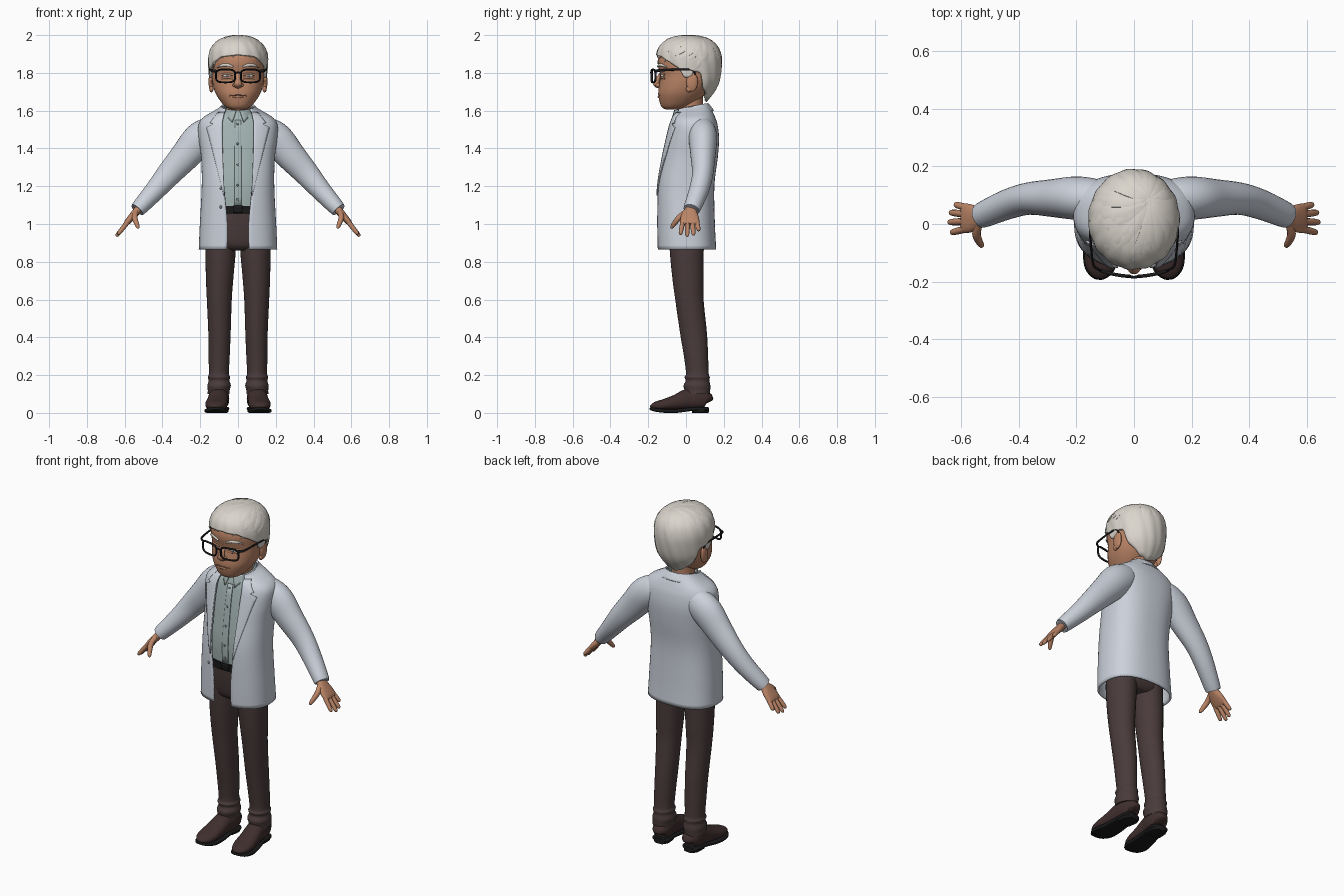
import bpy, bmesh, math, random
from mathutils import Vector
from mathutils.bvhtree import BVHTree
random.seed(4)
V = Vector

def material(name, rgb):
    m = bpy.data.materials.new(name)
    m.diffuse_color = (*rgb, 1)
    return m
JACKET = material("pale_grey_cloth", (0.60, 0.64, 0.71))
SHIRT = material("sage_cloth", (0.37, 0.46, 0.45))
TROUSER = material("dark_brown_cloth", (0.068, 0.043, 0.043))
LEATHER = material("brown_leather", (0.05, 0.028, 0.027))
BLACK = material("black", (0.01, 0.01, 0.011))
SKIN = material("skin", (0.50, 0.235, 0.135))
LIP = material("lip", (0.30, 0.12, 0.08))
HAIR = material("silver_hair", (0.70, 0.66, 0.60))
WHITE = material("eye_white", (0.65, 0.63, 0.6))
GREY = material("grey_button", (0.2, 0.23, 0.25))

# ---- helpers ----
def dense(rows, k):
    """Catmull-Rom interpolation of rows of numbers."""
    out, n = [], len(rows)
    for i in range(n - 1):
        q = [rows[max(i - 1, 0)], rows[i], rows[i + 1], rows[min(i + 2, n - 1)]]
        for s in range(k):
            t = s / k
            out.append(tuple(0.5 * (2*b + (c - a)*t + (2*a - 5*b + 4*c - d)*t*t + (3*b - a - 3*c + d)*t**3)
                             for a, b, c, d in zip(*q)))
    return out + [tuple(rows[-1])]

def lerp(table, v):
    for a, b in zip(table, table[1:]):
        if v <= b[0]:
            t = max(0, (v - a[0]) / (b[0] - a[0]))
            return [p + (q - p) * t for p, q in zip(a, b)][1:]
    return list(table[-1][1:])

def grid(nr, nc, wrap=False, loop=False):
    return [(r*nc + c, r*nc + (c+1) % nc, (r+1) % nr*nc + (c+1) % nc, (r+1) % nr*nc + c)
            for r in range(nr if loop else nr - 1) for c in range(nc if wrap else nc - 1)]

def add(name, verts, faces, mat, mirror=False, solid=0, angle=50):
    me = bpy.data.meshes.new(name)
    me.from_pydata([tuple(v) for v in verts], [], faces)
    bm = bmesh.new()
    bm.from_mesh(me)
    bmesh.ops.recalc_face_normals(bm, faces=bm.faces)
    for f in bm.faces:
        f.smooth = True
    bm.to_mesh(me)
    bm.free()
    me.set_sharp_from_angle(angle=math.radians(angle))
    me.materials.append(mat)
    ob = bpy.data.objects.new(name, me)
    bpy.context.collection.objects.link(ob)
    if solid:
        s = ob.modifiers.new("thickness", 'SOLIDIFY')
        s.thickness, s.offset = solid, 0
    if mirror:
        ob.modifiers.new("mirror", 'MIRROR')
    return verts, faces

def spow(c, p):
    return math.copysign(abs(c) ** (2 / p), c)

def tube(name, rows, mat, ref=(1, 0, 0), refs=None, flat=False, n=24, k=4, p=2, loop=False, mirror=False):
    """Loft of superellipses; each row is x, y, z, radius along ref, other radius."""
    rows = dense(rows, k) if k > 1 else rows
    m, verts = len(rows), []
    for i, r in enumerate(rows):
        lo, hi = ((i - 1) % m, (i + 1) % m) if loop else (max(i - 1, 0), min(i + 1, m - 1))
        t = V((0, 0, 1)) if flat else (V(rows[hi][:3]) - V(rows[lo][:3])).normalized()
        a = V(refs[i] if refs else ref)
        a = (a - t * a.dot(t)).normalized()
        b = t.cross(a)
        for j in range(n):
            u = 2 * math.pi * j / n
            verts.append(V(r[:3]) + a * max(r[3], 5e-4) * spow(math.cos(u), p) + b * max(r[4], 5e-4) * spow(math.sin(u), p))
    faces = grid(m, n, True, loop)
    if not loop:
        faces += [tuple(range(n)), tuple(range((m - 1) * n, m * n))]
    return add(name, verts, faces, mat, mirror)

def body(name, rows, mat, **kw):
    """Level loft from rows of z, front y, back y, half width."""
    return tube(name, [(0, (f + b) / 2, z, w, (b - f) / 2) for z, f, b, w in rows], mat, flat=True, n=40, **kw)

def ball(name, c, r, mat, mirror=True):
    rows = [(c[0], c[1], c[2] - r[2] * math.cos(i * math.pi / 10), r[0] * math.sin(i * math.pi / 10), r[1] * math.sin(i * math.pi / 10)) for i in range(11)]
    tube(name, rows, mat, flat=True, n=16, k=1, mirror=mirror)

def front(bvh, x, z):
    hit = bvh.ray_cast(V((x, -1, z)), V((0, 1, 0)))[0]
    return hit.y if hit else -0.06

# ---- jacket body: open shell, rows z, front, back, half width, opening, tilt ----
JR = dense([(.865, -.147, .155, .203, .058, 0), (1.0, -.15, .148, .197, .056, 0), (1.2, -.148, .145, .187, .074, 0),
            (1.35, -.124, .163, .19, .082, 0), (1.45, -.102, .17, .203, .085, 0), (1.52, -.084, .163, .205, .085, 0),
            (1.555, -.073, .15, .185, .083, .05), (1.58, -.066, .135, .14, .08, .12), (1.60, -.06, .12, .10, .072, .2),
            (1.615, -.055, .113, .085, .065, .2)], 4)

def shell(gap):
    verts = []
    for z, f, b, w, o, tilt in JR:
        u0 = math.asin((o * gap / w) ** 1.25)
        for j in range(73):
            u = u0 + (2 * math.pi - 2 * u0) * j / 72
            y = (f + b) / 2 - (b - f) / 2 * spow(math.cos(u), 2.5)
            verts.append((w * spow(math.sin(u), 2.5), y, z + tilt * y))
    return verts, grid(len(JR), 73)
add("jacket_body", *shell(1), JACKET, solid=0.01)
COAT = BVHTree.FromPolygons(*shell(0))

def patch(name, rows, off, mat, bvh, mirror=True):
    """Thin plate hugging a surface; rows of z, inner x, outer x."""
    rows = [tuple(p + (q - p) * s / 4 for p, q in zip(a, b)) for a, b in zip(rows, rows[1:]) for s in range(4)] + [rows[-1]]
    verts = [(a + (b - a) * c / 6, front(bvh, a + (b - a) * c / 6, z) - off, z) for z, a, b in rows for c in range(7)]
    add(name, verts, grid(len(rows), 7), mat, mirror, 0.006)
patch("lapel", [(1.15, .071, .075), (1.3, .078, .112), (1.42, .082, .142), (1.51, .083, .166), (1.528, .083, .128),
                (1.535, .083, .148), (1.59, .072, .105)], .009, JACKET, COAT)

def collar(name, top, bottom, mat, tip=0):
    """Folded collar; top and bottom give half width, half depth, z at y=0, opening angle."""
    verts = []
    for r in range(5):
        w, d, z, u0 = [a + (b - a) * r / 4 for a, b in zip(top, bottom)]
        for j in range(41):
            u = u0 + (2 * math.pi - 2 * u0) * j / 40
            y = .028 - d * math.cos(u)
            drop = tip * r / 4 * math.exp(-min(j, 40 - j) / 2.5)
            verts.append((w * math.sin(u), y - drop * .4, z + .2 * y - drop))
    add(name, verts, grid(5, 41), mat, solid=0.007)
collar("jacket_collar", (.09, .09, 1.612, .8), (.125, .118, 1.57, .75), JACKET)
collar("shirt_collar", (.073, .088, 1.613, .12), (.085, .098, 1.585, .38), SHIRT, .035)
for z in (1.19, 1.09):
    ball("jacket_button", (-.09, front(COAT, -.09, z) - .004, z), (.008, .005, .008), GREY, False)

# ---- sleeves and hands ----
tube("sleeve", [(.11, .085, 1.50, .06, .07), (.145, .087, 1.485, .072, .083), (.205, .09, 1.445, .075, .09), (.28, .09, 1.36, .066, .079),
                (.365, .088, 1.265, .056, .066), (.44, .068, 1.177, .052, .054), (.525, .032, 1.083, .045, .042),
                (.528, .031, 1.08, .038, .035), (.515, .035, 1.094, .034, .03)], JACKET, ref=(0, 1, 0), n=32, mirror=True)
tube("palm", [(.50, .035, 1.11, .03, .022), (.53, .025, 1.075, .031, .021), (.56, .02, 1.04, .047, .019),
              (.588, .02, 1.008, .051, .015), (.597, .02, .997, .044, .008)], SKIN, ref=(0, 1, 0), p=2.4, mirror=True)
for nm, y0, y1, x1, z1 in (("index", -.017, -.03, .636, .944), ("middle", .009, .006, .645, .934),
                           ("ring", .034, .04, .64, .94), ("little", .057, .068, .622, .964)):
    x0, z0 = .583, 1.012
    tube(nm + "_finger", [(x0 + (x1 - x0) * t, y0 + (y1 - y0) * t, z0 + (z1 - z0) * t, r, r)
                          for t, r in ((0, .0125), (.4, .0125), (.8, .011), (.95, .008), (1, .002))], SKIN, ref=(0, 1, 0), n=12, k=3, mirror=True)
tube("thumb", [(.54, .0, 1.065, .014, .014), (.547, -.035, 1.035, .015, .015), (.538, -.06, 1.005, .013, .013),
               (.529, -.075, .983, .009, .009), (.526, -.08, .977, .002, .002)], SKIN, n=12, mirror=True)

# ---- shirt, belt, trousers ----
torso = body("shirt_body", [(1.06, -.11, .115, .155), (1.2, -.118, .12, .16), (1.35, -.103, .135, .165), (1.45, -.088, .14, .165),
                            (1.53, -.072, .12, .15), (1.575, -.06, .105, .10), (1.60, -.05, .095, .07)], SHIRT, p=2.4)
CHEST = BVHTree.FromPolygons(*torso)
patch("shirt_placket", [(1.09, -.018, .018), (1.3, -.018, .018), (1.55, -.016, .016)], .003, SHIRT, CHEST, False)
for z in (1.53, 1.425, 1.315, 1.205, 1.13):
    ball("shirt_button", (-.002, front(CHEST, 0, z) - .006, z), (.006, .004, .006), GREY, False)
body("belt", [(1.052, -.119, .12, .162), (1.095, -.12, .12, .162)], BLACK, k=1, p=2.4)
patch("belt_buckle", [(1.05, -.024, .024), (1.097, -.024, .024)], .013, BLACK, CHEST, False)
body("trouser_hips", [(.86, -.06, .07, .10), (.89, -.09, .095, .158), (.97, -.105, .11, .162), (1.06, -.112, .117, .158)], TROUSER, p=2.4)
tube("trouser_leg", [(.088, .005, .98, .078, .095), (.092, .004, .86, .08, .09), (.097, .01, .72, .073, .083), (.099, .018, .6, .066, .075),
                     (.098, .04, .42, .059, .071), (.1, .053, .3, .056, .064), (.101, .06, .21, .053, .06), (.101, .059, .19, .059, .067),
                     (.1, .061, .17, .055, .063), (.1, .058, .145, .062, .071), (.102, .06, .12, .058, .068),
                     (.103, .06, .10, .058, .066)], TROUSER, flat=True, n=32, mirror=True)

# ---- shoes ----
def shoe_part(name, rows, mat, p):
    tube(name, [(.1 + (.06 - y) * .09, y, z, a, b) for y, z, a, b in rows], mat, p=p, n=28, mirror=True)
shoe_part("shoe_upper", [(.118, .055, .02, .025), (.108, .065, .044, .046), (.06, .075, .054, .06), (.01, .072, .053, .056),
                         (-.05, .056, .056, .042), (-.11, .044, .058, .031), (-.155, .037, .047, .024),
                         (-.18, .031, .026, .015), (-.186, .028, .01, .005)], LEATHER, 2.3)
shoe_part("shoe_sole", [(.118, .022, .025, .01), (.1, .022, .05, .01), (.03, .02, .05, .01), (-.05, .011, .057, .011), (-.11, .011, .062, .011),
                        (-.16, .016, .05, .01), (-.185, .022, .026, .008), (-.192, .024, .01, .005)], BLACK, 5)
shoe_part("shoe_heel", [(.035, .016, .046, .016), (.09, .016, .048, .016), (.118, .016, .028, .016)], BLACK, 5)

# ---- head and face ----
body("neck", [(1.53, -.045, .1, .07), (1.6, -.04, .09, .062), (1.69, -.04, .09, .066)], SKIN)
head = body("head", [(1.606, -.105, -.03, .03), (1.615, -.125, 0, .058), (1.64, -.138, .05, .085), (1.69, -.147, .105, .118),
                     (1.74, -.142, .14, .134), (1.79, -.137, .158, .14), (1.85, -.15, .166, .141), (1.90, -.14, .155, .131),
                     (1.95, -.095, .12, .095), (1.97, -.05, .07, .05)], SKIN, p=2.2)
FACE = BVHTree.FromPolygons(*head)
tube("nose", [(0, -.13, 1.80, .01, .01), (0, -.146, 1.775, .013, .012), (0, -.156, 1.75, .019, .017), (0, -.155, 1.735, .021, .017),
              (0, -.148, 1.722, .014, .01), (0, -.14, 1.718, .003, .003)], SKIN, flat=True)
ball("nostril_wing", (.018, -.148, 1.735), (.011, .013, .011), SKIN)
ball("ear", (.143, .032, 1.752), (.013, .031, .052), SKIN)
ball("ear_lobe", (.141, .016, 1.715), (.011, .016, .018), SKIN)
ball("eye", (.056, front(FACE, .056, 1.785) + .004, 1.785), (.024, .01, .009), WHITE)
ball("iris", (.056, front(FACE, .056, 1.785) - .004, 1.785), (.007, .004, .007), GREY)
for nm, z, y in (("upper_eyelid", 1.794, .002), ("lower_eyelid", 1.774, .002)):
    tube(nm, [(x, front(FACE, x, z) + y, z - 3 * (x - .056) ** 2, .006, .006) for x in (.026, .042, .056, .07, .086)], SKIN, ref=(0, 0, 1), n=10, mirror=True)
tube("mouth", [(x, front(FACE, x, 1.682) + .001, 1.682 - 1.5 * x * x, .003, .004) for x in (-.044, -.025, 0, .025, .044)], LIP, ref=(0, 0, 1), n=10)
tube("lower_lip", [(x, front(FACE, x, 1.673) + .002, 1.673, r, r) for x, r in ((-.03, .002), (-.015, .006), (0, .007), (.015, .006), (.03, .002))], SKIN, ref=(0, 0, 1), n=10)
tube("eyebrow", [(x, front(FACE, x, z) - .003, z, r, .005) for x, z, r in ((.025, 1.832, .004), (.055, 1.842, .008), (.085, 1.84, .007), (.108, 1.828, .002))], HAIR, ref=(0, 0, 1), n=10, mirror=True)

# ---- glasses ----
rim = []
for i in range(32):
    u = 2 * math.pi * i / 32
    x = .066 + .051 * spow(math.cos(u), 3.5)
    rim.append((x, -.182 + 1.5 * x * x, 1.784 + .034 * spow(math.sin(u), 3.5), .006, .005))
tube("glasses_rim", rim, BLACK, ref=(0, 1, 0), n=8, k=1, loop=True, mirror=True)
tube("glasses_bridge", [(-.018, -.181, 1.798, .005, .005), (0, -.185, 1.802, .005, .005), (.018, -.181, 1.798, .005, .005)], BLACK, ref=(0, 0, 1), n=8)
tube("glasses_temple", [(.114, -.162, 1.808, .008, .004), (.137, -.148, 1.812, .008, .005), (.145, -.12, 1.815, .007, .004),
                        (.152, -.04, 1.818, .006, .004), (.153, .03, 1.815, .006, .004), (.149, .05, 1.79, .004, .004)], BLACK, ref=(0, 0, 1), n=8, mirror=True)

# ---- hair cap: rows z, front, back, half width, with a hairline by angle ----
HR = dense([(1.64, -.03, .095, .06), (1.7, -.09, .142, .112), (1.75, -.13, .168, .14), (1.82, -.148, .182, .149), (1.88, -.153, .183, .151),
            (1.93, -.14, .166, .137), (1.965, -.108, .132, .105), (1.982, -.07, .09, .07), (1.99, -.03, .055, .035), (1.992, .01, .015, .002)], 6)
LINE = [(0, 1.895), (35, 1.885), (55, 1.855), (72, 1.825), (80, 1.775), (93, 1.775), (98, 1.81), (112, 1.80), (120, 1.72), (145, 1.665), (180, 1.65)]

def hair_cap(full):
    verts = []
    for i in range(25):
        for j in range(96):
            u = 2 * math.pi * j / 96
            lo = 1.65 if full else lerp(LINE, min(j, 96 - j) * 3.75)[0]
            z = lo + (1.992 - lo) * math.sin(i / 24 * math.pi / 2)
            f, b, w = lerp(HR, z)
            g = 1 + .012 * math.sin(15 * u + 25 * z) * math.cos(i / 24 * math.pi / 2)
            verts.append((w * g * math.sin(u), (f + b) / 2 - (b - f) / 2 * g * math.cos(u), z))
    return verts, grid(25, 96, True)
add("hair_cap", *hair_cap(False), HAIR, solid=0.014)
SCALP = BVHTree.FromPolygons(*hair_cap(True))

# locks sweep out from a crown whorl to the hairline
C = V((0, .015, 1.83))
start = (V((.055, .085, 1.98)) - C).normalized()
for i in range(30):
    deg = -180 + 12 * i + random.uniform(-3, 3)
    z1 = max(lerp(LINE, abs(deg))[0] + random.uniform(-.03, .012), 1.82 if abs(deg) > 95 else 1.79)
    f, b, w = lerp(HR, z1)
    u = math.radians(deg)
    end = (V((w * math.sin(u), (f + b) / 2 - (b - f) / 2 * math.cos(u), z1)) - C).normalized()
    swirl = start.cross(end) * random.uniform(.1, .25)
    rows, refs = [], []
    for s in range(13):
        t = s / 12
        d = (start * (1 - t) + end * t + swirl * math.sin(math.pi * t)).normalized()
        hit = SCALP.ray_cast(C, d)[0] or C + d * .15
        rows.append((*(hit + d * .001), .007 * (1 - t ** 4) + .001, (.006 + .022 * math.sin(math.pi * min(t * 1.1, 1) ** .8)) * (1 - t ** 6) + .001))
        refs.append(d)
    tube("hair_lock", rows, HAIR, refs=refs, n=10, k=1)
